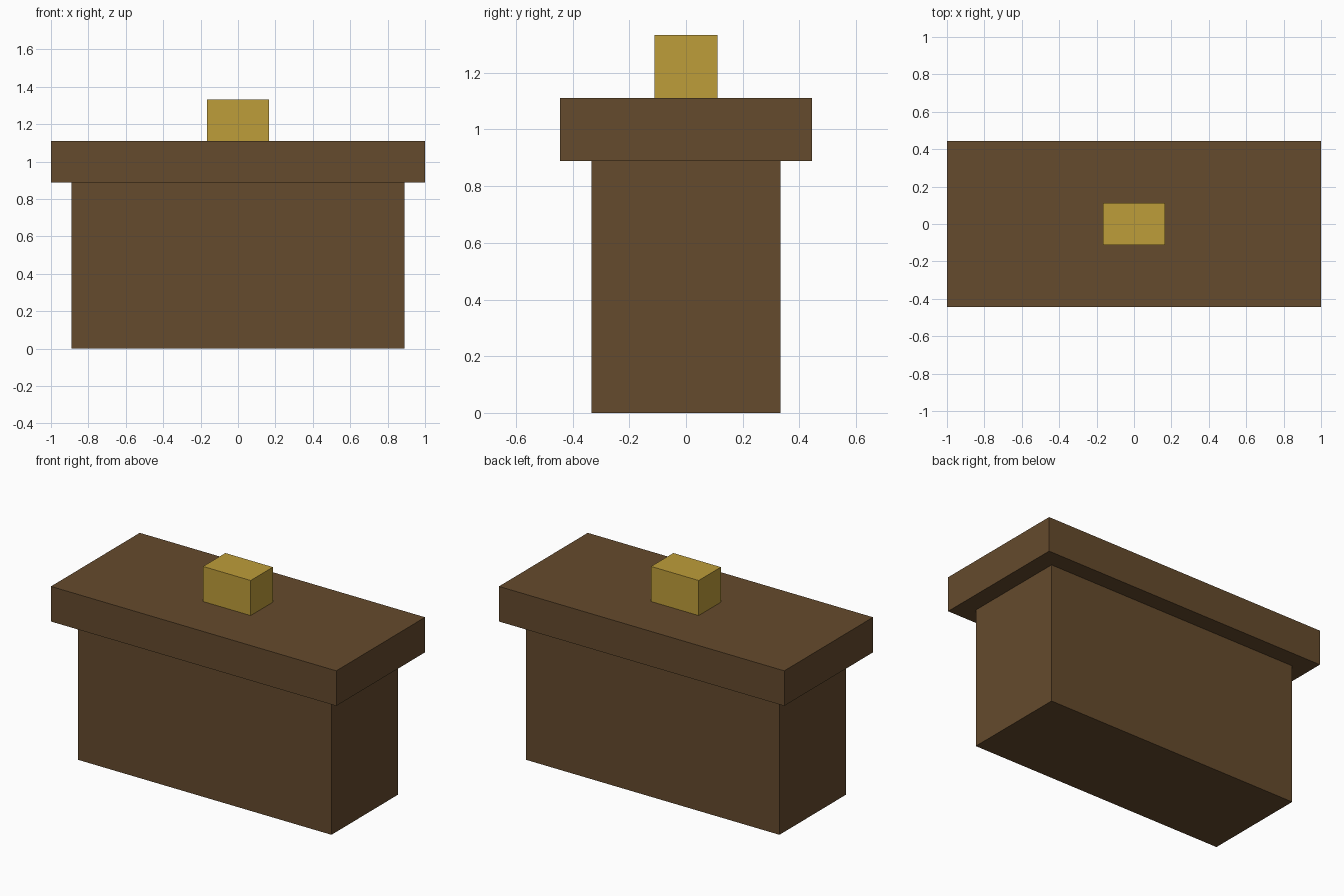
import bpy

cube = bpy.data.objects.get("Cube")
if cube:
    bpy.data.objects.remove(cube, do_unlink=True)

U = 1 / 9  # module: the lid is 18 units wide


def material(name, rgb):
    mat = bpy.data.materials.new(name)
    mat.use_nodes = True
    mat.diffuse_color = (*rgb, 1)
    bsdf = next(n for n in mat.node_tree.nodes if n.type == 'BSDF_PRINCIPLED')
    bsdf.inputs["Base Color"].default_value = (*rgb, 1)
    return mat


def box(name, size, bottom, mat):
    """Box centred on x = y = 0, resting at the given height (in modules)."""
    sx, sy, sz = (s * U for s in size)
    bpy.ops.mesh.primitive_cube_add(size=1, location=(0, 0, bottom * U + sz / 2))
    obj = bpy.context.object
    obj.name = obj.data.name = name
    obj.scale = (sx, sy, sz)
    bpy.ops.object.transform_apply(location=False, rotation=False, scale=True)
    obj.data.materials.append(mat)
    return obj


wood = material("dark brown wood", (0.130, 0.069, 0.026))
brass = material("brass gold", (0.515, 0.337, 0.042))

# Body, overhanging lid and the small block on top
box("body", (16, 6, 8), 0, wood)
box("lid", (18, 8, 2), 8, wood)
box("top_block", (3, 2, 2), 10, brass)
